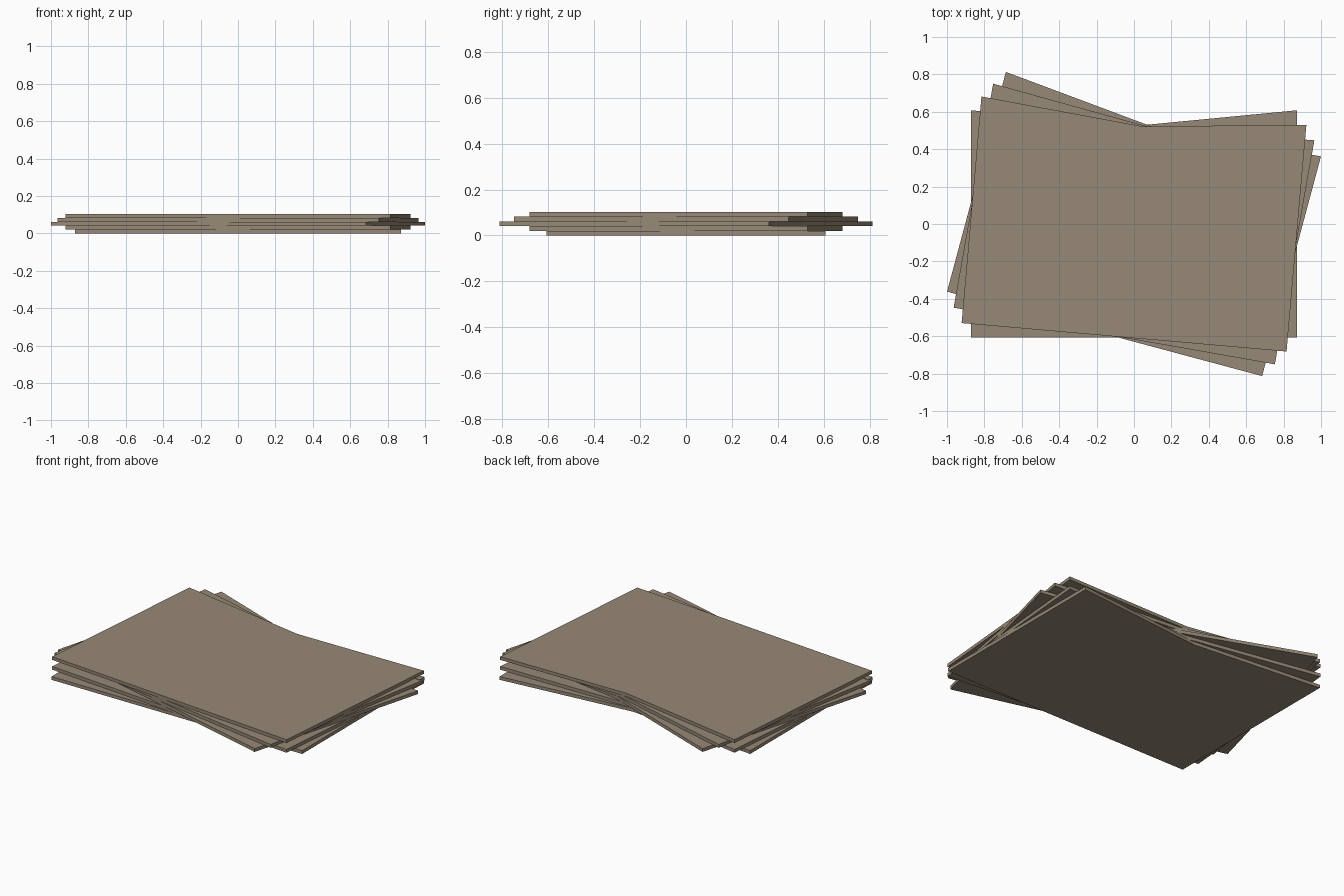
import bpy, bmesh
from math import radians
from mathutils import Matrix

if "Cube" in bpy.data.objects:
    bpy.data.objects.remove(bpy.data.objects["Cube"])

HALF_W, HALF_D, NOTCH_Y = 0.872, 0.608, 0.524
THICK = 0.0205

# one flat colour
board = bpy.data.materials.new("weathered_tan")
board.diffuse_color = (0.305, 0.250, 0.181, 1)
board.use_nodes = True
board.node_tree.nodes["Principled BSDF"].inputs["Base Color"].default_value = board.diffuse_color

# sheet outline: rectangle whose back edge dips in at the middle
OUTLINE = [(-HALF_W, -HALF_D), (HALF_W, -HALF_D), (HALF_W, HALF_D),
           (0, NOTCH_Y), (-HALF_W, HALF_D)]


def make_sheet(name, z, angle):
    bm = bmesh.new()
    base = bm.faces.new([bm.verts.new((x, y, z)) for x, y in OUTLINE])
    ext = bmesh.ops.extrude_face_region(bm, geom=[base])
    top = [v for v in ext["geom"] if isinstance(v, bmesh.types.BMVert)]
    bmesh.ops.translate(bm, verts=top, vec=(0, 0, THICK))
    bmesh.ops.rotate(bm, verts=bm.verts, cent=(0, 0, 0),
                     matrix=Matrix.Rotation(radians(angle), 3, 'Z'))
    bmesh.ops.recalc_face_normals(bm, faces=bm.faces)
    mesh = bpy.data.meshes.new(name)
    bm.to_mesh(mesh)
    bm.free()
    mesh.materials.append(board)
    bpy.context.collection.objects.link(bpy.data.objects.new(name, mesh))


# untidy stack, each sheet turned a little, bottom to top
for i, angle in enumerate([0, -5, -15, -10, -5]):
    make_sheet(f"sheet_{i + 1}", i * THICK, angle)
